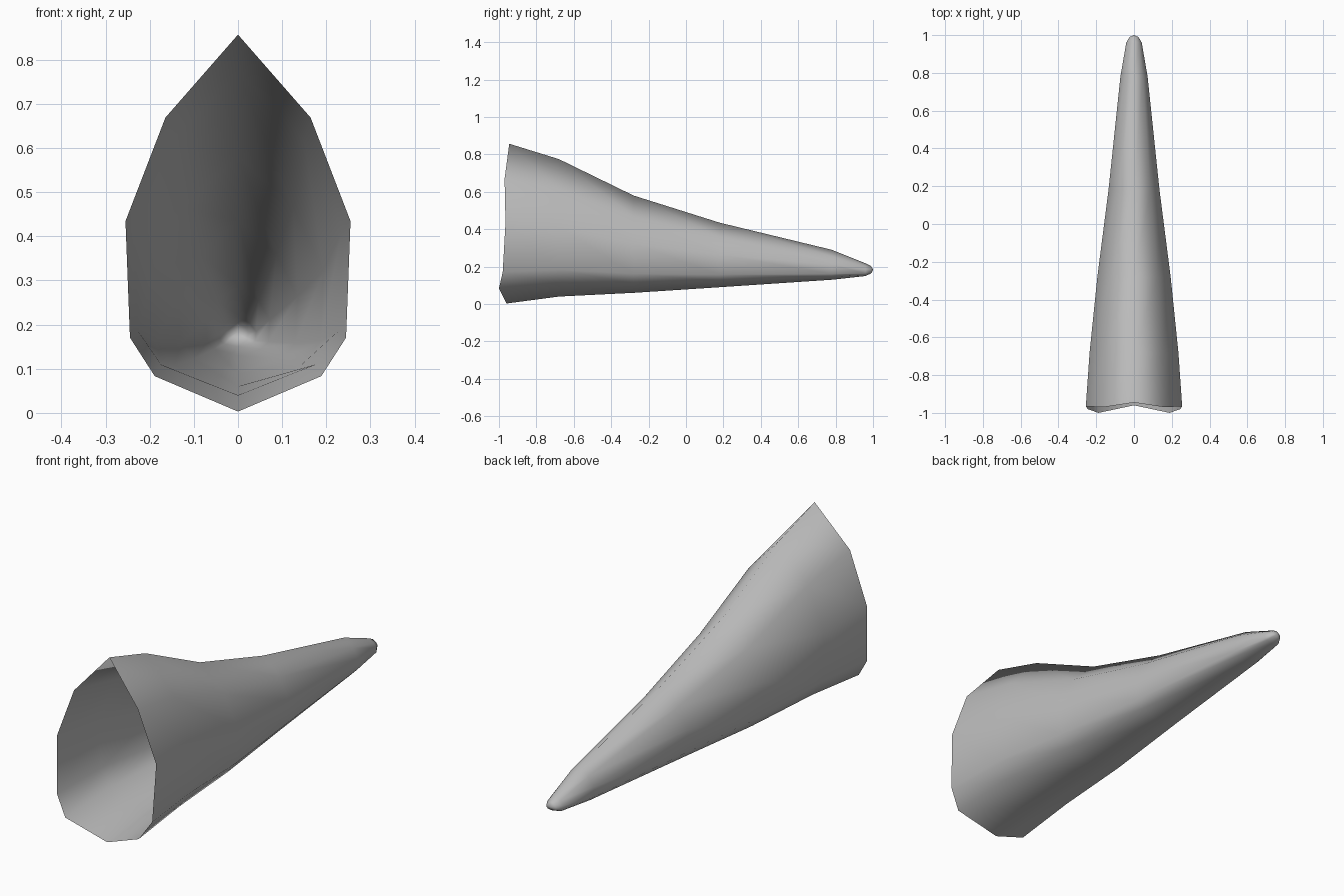
import bpy
import bmesh

cube = bpy.data.objects.get("Cube")
if cube:
    bpy.data.objects.remove(cube, do_unlink=True)

grey = bpy.data.materials.new("plain grey")
grey.use_nodes = True
colour = (0.5, 0.5, 0.5, 1)
grey.diffuse_color = colour
grey.node_tree.nodes["Principled BSDF"].inputs["Base Color"].default_value = colour

# Cross-section, top to bottom: width share, height share, rim offset along y
section = [(0, 1, 0.02), (0.645, 0.78, -0.005), (1, 0.505, 0),
           (0.96, 0.196, -0.015), (0.74, 0.094, -0.035), (0, 0, 0.005)]
# Stations along the horn: y, half width, bottom, top
stations = [(-0.965, 0.255, 0.003, 0.857), (-0.68, 0.235, 0.04, 0.775),
            (-0.28, 0.194, 0.06, 0.58), (0.18, 0.135, 0.09, 0.435),
            (0.78, 0.072, 0.13, 0.29), (0.96, 0.041, 0.15, 0.218),
            (0.99, 0.024, 0.164, 0.203)]

# Mirror the half section into a full loop
loop = section + [(-w, h, d) for w, h, d in section[-2:0:-1]]
bm = bmesh.new()
rings = []
for i, (y, half, low, high) in enumerate(stations):
    rim = 1 if i == 0 else 0
    rings.append([bm.verts.new((w * half, y + d * rim, low + h * (high - low)))
                  for w, h, d in loop])

# Skin between the rings, leaving the wide end open
count = len(loop)
for a, b in zip(rings, rings[1:]):
    for j in range(count):
        k = (j + 1) % count
        bm.faces.new((a[j], a[k], b[k], b[j]))

# Rounded closed tip
tip = bm.verts.new((0, 1, 0.183))
for j in range(count):
    bm.faces.new((rings[-1][j], rings[-1][(j + 1) % count], tip))
bmesh.ops.recalc_face_normals(bm, faces=bm.faces)
for face in bm.faces:
    face.smooth = True

mesh = bpy.data.meshes.new("horn_shell")
bm.to_mesh(mesh)
bm.free()
mesh.materials.append(grey)
horn = bpy.data.objects.new("horn_shell", mesh)
bpy.context.collection.objects.link(horn)
